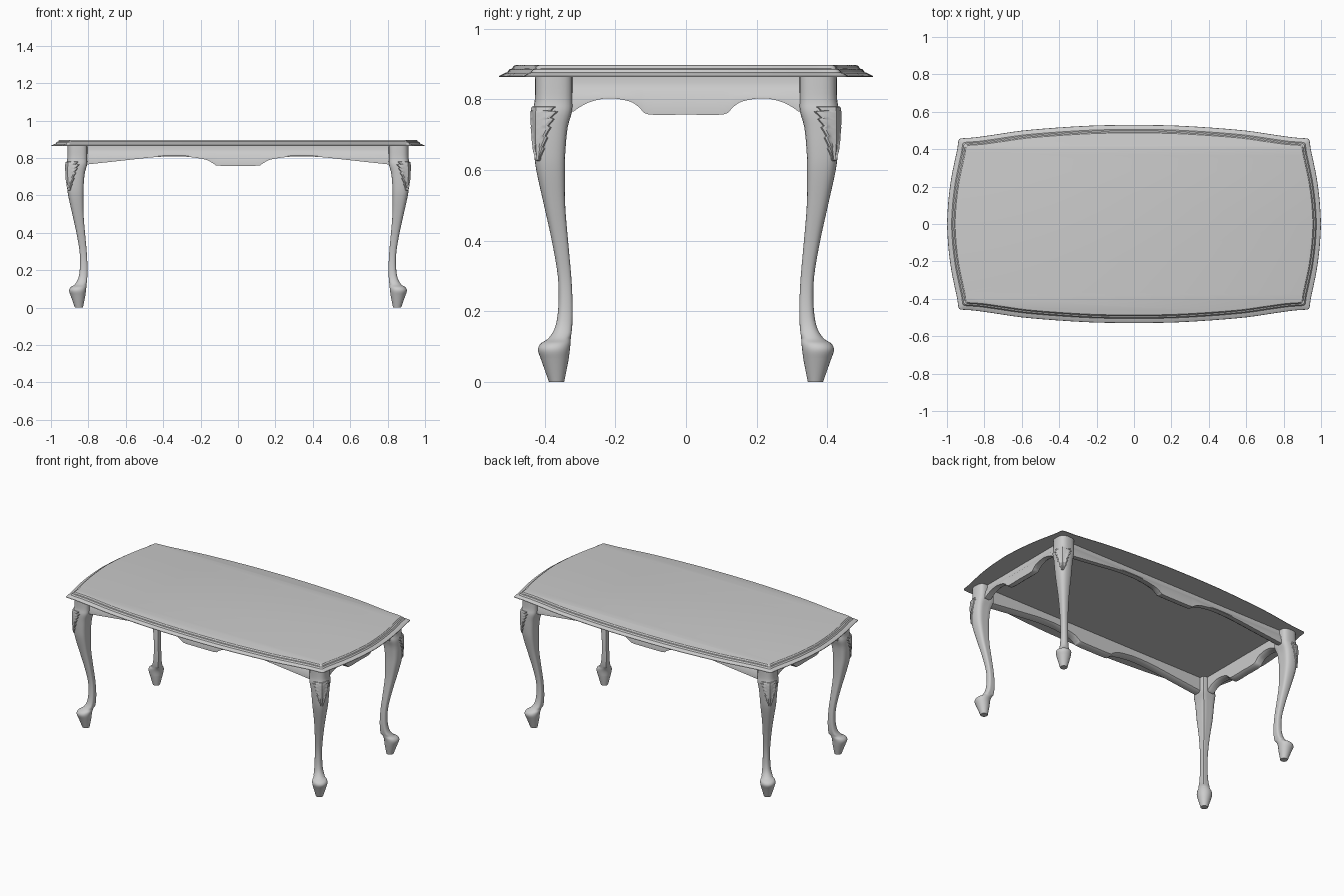
import bpy, bmesh, math

if "Cube" in bpy.data.objects:
    bpy.data.objects.remove(bpy.data.objects["Cube"])


def make(name, rings, closed=True, caps=True, mirror=None, angle=30):
    """Skin a list of point rings into one smooth-shaded object."""
    bm = bmesh.new()
    vs = [[bm.verts.new(p) for p in r] for r in rings]
    n = len(rings[0])
    for a, b in zip(vs, vs[1:]):
        for i in range(n if closed else n - 1):
            j = (i + 1) % n
            bm.faces.new((a[i], a[j], b[j], b[i]))
    if caps:
        bm.faces.new(vs[0])
        bm.faces.new(vs[-1])
    bmesh.ops.recalc_face_normals(bm, faces=bm.faces)
    me = bpy.data.meshes.new(name)
    bm.to_mesh(me)
    bm.free()
    ob = bpy.data.objects.new(name, me)
    bpy.context.collection.objects.link(ob)
    bpy.ops.object.select_all(action='DESELECT')
    ob.select_set(True)
    bpy.context.view_layer.objects.active = ob
    bpy.ops.object.shade_smooth_by_angle(angle=math.radians(angle))
    if mirror:
        m = ob.modifiers.new("mirror", 'MIRROR')
        m.use_axis = mirror
        m.use_mirror_merge = False
    return ob


def smooth(pts, steps):
    """Catmull-Rom curve through the points."""
    p = [pts[0]] + list(pts) + [pts[-1]]
    out = []
    for k in range(1, len(p) - 2):
        for s in range(steps):
            t = s / steps
            out.append(tuple(0.5 * (2 * b + (c - a) * t + (2 * a - 5 * b + 4 * c - d) * t * t
                                    + (3 * b - a - 3 * c + d) * t ** 3)
                             for a, b, c, d in zip(*p[k - 1:k + 3])))
    return out + [tuple(pts[-1])]


# Table top: bowed outline with small eared corners and a stepped moulded edge
quarter = smooth([(0, .53), (.2, .527), (.4, .516), (.6, .499), (.75, .477), (.85, .463),
                  (.91, .459), (.935, .453), (.941, .43), (.945, .4), (.958, .34),
                  (.978, .24), (.993, .12), (1, 0)], 3)
q = quarter
outline = (q + [(x, -y) for x, y in q[-2::-1]] + [(-x, -y) for x, y in q[1:]]
           + [(-x, y) for x, y in q[-2:0:-1]])
edge = [(0, .863), (.001, .866), (.018, .875), (.024, .876), (.03, .885),
        (.037, .887), (.043, .895), (.049, .897)]
make("table_top", [[(x * (1 - d), y * (1 - d / .53), z) for x, y in outline] for d, z in edge])

# Cabriole leg: (height, inner edge, outer edge, squareness) along the leg
SHIFT = .484
stations = smooth([(.868, .322, .427, 2.7), (.8, .322, .428, 2.7), (.765, .323, .434, 2.6),
                   (.72, .335, .434, 2.5), (.66, .341, .431, 2.5), (.6, .343, .424, 2.5),
                   (.5, .342, .402, 2.5), (.4, .334, .380, 2.5), (.3, .325, .363, 2.5),
                   (.22, .321, .361, 2.4), (.16, .322, .369, 2.3), (.125, .326, .388, 2.2),
                   (.108, .327, .412, 2.1), (.09, .329, .419, 2.1), (.065, .332, .411, 2.1)], 4)
stations.append((0, .345, .388, 2.1))


def section_point(st, a, grow=0):
    z, lo, hi, n = st
    if z > .13:
        n += 6 * ((1 - math.cos(a)) / 2) ** 3      # squarer toward the inside corner
    c, s = math.cos(a + math.pi / 4), math.sin(a + math.pi / 4)
    r = ((hi - lo) / 2 + grow) * (abs(c) ** n + abs(s) ** n) ** (-1 / n)
    mid = (lo + hi) / 2
    return (mid + SHIFT + r * c, mid + r * s, z)


N = 32
make("cabriole_legs", [[section_point(s, 2 * math.pi * i / N) for i in range(N)] for s in stations],
     mirror=(True, True, False), angle=35)

# Carved leaf on the outside of each knee, with notched sides
leaf = [s for s in smooth(stations[:24], 3) if .622 < s[0] < .782]
rows = []
for k, s in enumerate(leaf):
    t = (s[0] - .622) / .16
    half = math.radians(72) * t ** .6 * (1 - .2 * (k % 6) / 5)
    if t > .9:
        half *= .85
    row = []
    for i in range(13):
        u = i / 6 - 1
        lift = -.004 if abs(u) > .99 or k in (0, len(leaf) - 1) else .004 + .002 * math.cos(u * 9)
        row.append(section_point(s, u * half, lift))
    rows.append(row)
make("knee_carvings", rows, closed=False, caps=False, mirror=(True, True, False))


# Aprons: scalloped lower edge, coved outer face
def apron(name, half_edge, end, place, mirror):
    half = smooth(half_edge, 4)
    half = half + [(end, half[-1][1])]
    full = [(-s, z) for s, z in half[:0:-1]] + half
    rings = []
    for s, z0 in full:
        top = .867
        outer = [(.378, top), (.378, .845), (.383, .83), (.392, .817)]
        outer = [(d, max(z, z0 + .01 - i * .001)) for i, (d, z) in enumerate(outer)]
        outer += [(.398, z0 + .005), (.398, z0)]
        rings.append([place(s, d, z) for d, z in outer + [(.366, z0), (.352, z0 + .01), (.352, top)]])
    make(name, rings, mirror=mirror, angle=40)


apron("long_aprons", [(0, .758), (.108, .759), (.13, .769), (.17, .79), (.25, .804), (.33, .809),
                      (.45, .804), (.6, .788), (.8, .766)], .845,
      lambda s, d, z: (s, d, z), (False, True, False))
apron("end_aprons", [(0, .757), (.105, .757), (.132, .777), (.16, .794), (.22, .803), (.278, .79),
                     (.318, .766)], .365,
      lambda s, d, z: (d + SHIFT, s, z), (True, False, False))
